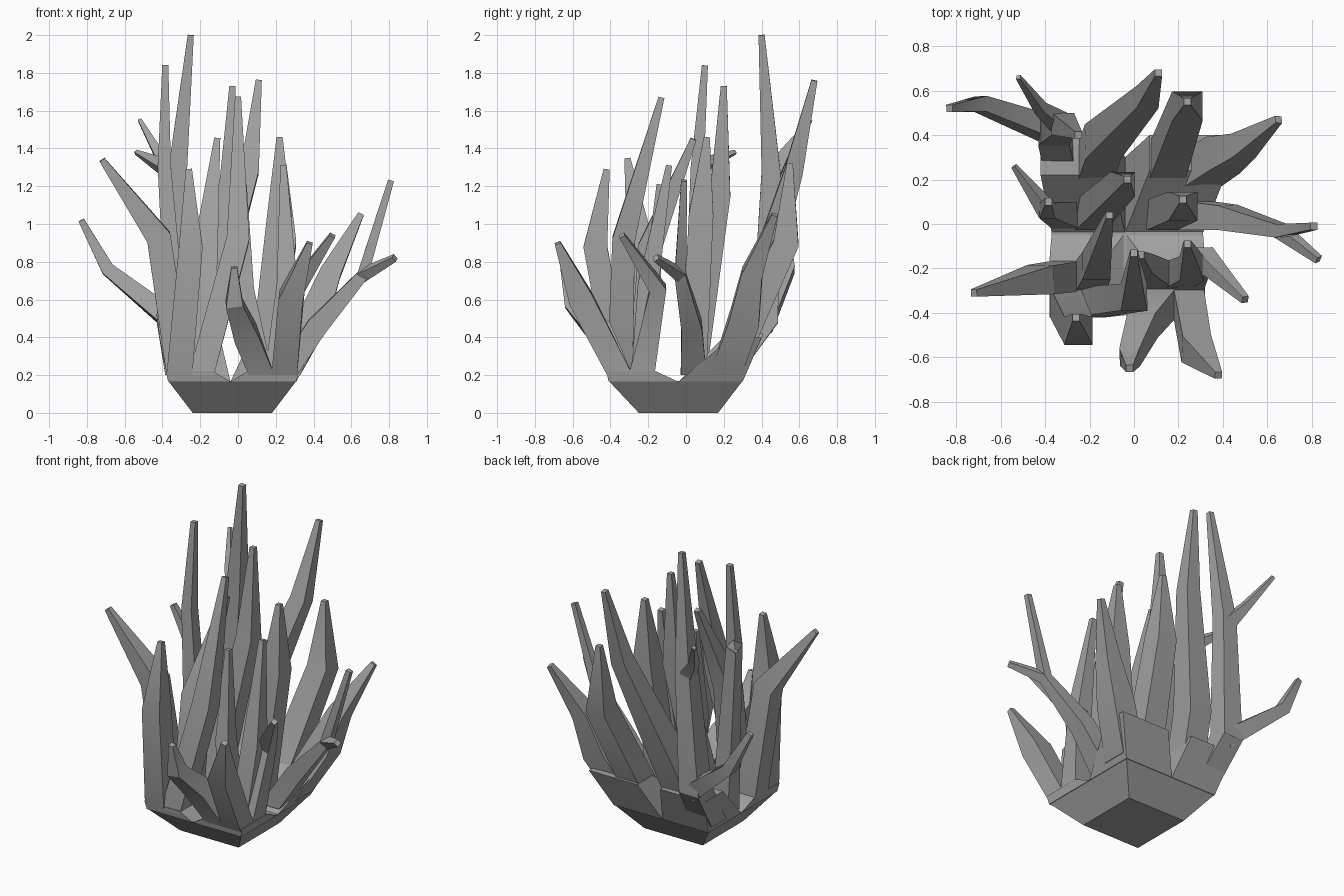
import bpy
import bmesh
from mathutils import Vector

cube = bpy.data.objects.get("Cube")
if cube:
    bpy.data.objects.remove(cube, do_unlink=True)

# Single stone grey colour
grey = bpy.data.materials.new("stone_grey")
grey.use_nodes = True
colour = (0.36, 0.36, 0.36, 1)
grey.diffuse_color = colour
grey.node_tree.nodes["Principled BSDF"].inputs["Base Color"].default_value = colour

UP = Vector((0, 0, 1))
CORNERS = ((-1, -1), (1, -1), (1, 1), (-1, 1))


def loft(name, rings):
    """Skin a closed four-sided tube through rings of corner points."""
    bm = bmesh.new()
    loops = [[bm.verts.new(point) for point in ring] for ring in rings]
    for low, high in zip(loops, loops[1:]):
        for i in range(len(low)):
            j = (i + 1) % len(low)
            bm.faces.new((low[i], low[j], high[j], high[i]))
    bm.faces.new(list(reversed(loops[0])))
    bm.faces.new(loops[-1])
    bmesh.ops.recalc_face_normals(bm, faces=bm.faces)
    mesh = bpy.data.meshes.new(name)
    bm.to_mesh(mesh)
    bm.free()
    mesh.materials.append(grey)
    obj = bpy.data.objects.new(name, mesh)
    bpy.context.collection.objects.link(obj)
    bpy.ops.object.select_all(action="DESELECT")
    obj.select_set(True)
    bpy.context.view_layer.objects.active = obj
    bpy.ops.object.shade_smooth_by_angle(angle=0.5)


def square(centre, half, direction):
    """Square ring around a centre, tilted to face along a direction."""
    turn = UP.rotation_difference(direction)
    return [centre + turn @ Vector((x * half, y * half, 0)) for x, y in CORNERS]


def spike(name, start, middle, tip, end=0.016):
    """Tapered spike: start and middle are (x, y, z, half width)."""
    sections = [start, *middle, (*tip, end)]
    points = [Vector(section[:3]) for section in sections]
    rings = []
    for i, section in enumerate(sections):
        before = points[i] - points[max(i - 1, 0)]
        after = points[min(i + 1, len(points) - 1)] - points[i]
        direction = before.normalized() + after.normalized()
        # Roots sit flat on the base
        if i == 0 and start[2] < 0.3:
            direction = UP
        rings.append(square(points[i], section[3], direction.normalized()))
    loft(name, rings)


def root(column, row, half=0.068):
    """Root section in one cell of the four by four grid on the base."""
    x = (-0.31, -0.195, 0.125, 0.245)[column]
    y = (-0.35, -0.235, 0.04, 0.21)[row]
    return (x, y, 0.2, half)


# Flared base
def slab(left, right, front, back, z):
    return [Vector(p) for p in ((left, front, z), (right, front, z),
                                (right, back, z), (left, back, z))]


loft("base", [slab(-0.24, 0.18, -0.25, 0.17, 0),
              slab(-0.37, 0.31, -0.41, 0.3, 0.17)])

# Four raised pads with a valley between them, taller at the back
loft("front_right_pad", [slab(-0.37, -0.04, -0.41, -0.04, 0.165),
                         slab(-0.38, -0.13, -0.42, -0.16, 0.22)])
loft("front_left_pad", [slab(-0.04, 0.31, -0.41, -0.04, 0.165),
                        slab(0.05, 0.32, -0.42, -0.16, 0.22)])
loft("back_right_pad", [slab(-0.37, -0.04, -0.04, 0.3, 0.165),
                        slab(-0.42, -0.1, 0.22, 0.41, 0.42)])
loft("back_left_pad", [slab(-0.04, 0.31, -0.04, 0.3, 0.165),
                       slab(0.07, 0.42, 0.24, 0.4, 0.4)])

# Front cluster on the right-hand side of the model
spike("front_right_outer_spike", root(0, 0),
      [(-0.25, -0.48, 0.88, 0.063)], (-0.26, -0.42, 1.29))
spike("front_right_leaning_spike", root(0, 1),
      [(-0.42, -0.25, 0.93, 0.065)], (-0.72, -0.31, 1.34))
spike("front_right_inner_spike", root(1, 1),
      [(-0.17, -0.19, 0.88, 0.063)], (-0.11, 0.04, 1.45))
spike("front_right_tall_spike", root(1, 0),
      [(0, -0.33, 0.92, 0.06)], (0, -0.13, 1.67))

# Front cluster on the left-hand side of the model
spike("front_left_curled_spike", root(2, 0),
      [(0.04, -0.45, 0.42, 0.065), (-0.02, -0.6, 0.58, 0.045)], (-0.02, -0.65, 0.77))
spike("front_left_outer_spike", root(3, 0),
      [(0.28, -0.56, 0.61, 0.065)], (0.38, -0.68, 0.9))
spike("front_left_bent_spike", root(3, 1),
      [(0.31, -0.15, 0.66, 0.045)], (0.5, -0.34, 0.94))
spike("front_left_slim_spike", root(2, 1, 0.06),
      [(0.04, -0.18, 0.65, 0.045)], (0.03, -0.14, 1.21))
spike("front_left_upright_spike", (0.2, -0.23, 0.2, 0.06),
      [(0.26, -0.2, 0.68, 0.055)], (0.24, -0.09, 1.31))

# Back cluster on the left-hand side of the model
spike("back_left_outer_spike", root(2, 3, 0.085),
      [(0.24, 0.53, 0.9, 0.068)], (0.24, 0.55, 1.32))
spike("back_left_inner_spike", root(2, 2),
      [(0.22, 0.08, 1.05, 0.065)], (0.22, 0.11, 1.46))
spike("back_left_leaning_spike", root(3, 3, 0.085),
      [(0.4, 0.31, 0.5, 0.08), (0.49, 0.35, 0.74, 0.055)], (0.65, 0.47, 1.05))
fork = (0.66, -0.03, 0.73, 0.03)
spike("side_forked_spike", root(3, 2),
      [(0.42, 0.03, 0.46, 0.055), fork], (0.81, -0.01, 1.23))
spike("side_forked_twig", fork, [], (0.83, -0.16, 0.82))

# Back cluster on the right-hand side of the model
knee = (-0.36, 0.42, 0.5, 0.07)
joint = (-0.32, 0.45, 1.28, 0.05)
spike("back_right_tallest_spike", root(0, 3, 0.075), [knee, joint], (-0.25, 0.4, 2))
spike("back_right_tallest_twig", (-0.34, 0.46, 1.26, 0.04),
      [(-0.42, 0.52, 1.37, 0.025)], (-0.52, 0.66, 1.55), 0.01)
spike("back_right_low_branch", (-0.34, 0.41, 0.48, 0.055),
      [(-0.69, 0.54, 0.76, 0.035)], (-0.83, 0.52, 1.02))
spike("back_right_leaning_spike", root(1, 3, 0.08),
      [(-0.14, 0.37, 0.62, 0.08), (0.06, 0.57, 1.28, 0.05)], (0.11, 0.68, 1.76))
fork = (-0.39, 0.06, 1.3, 0.035)
spike("back_right_side_spike", root(0, 2, 0.06), [fork], (-0.385, 0.1, 1.84))
spike("back_right_side_twig", fork, [], (-0.54, 0.26, 1.38), 0.01)
spike("back_right_inner_spike", root(1, 2),
      [(-0.05, 0.18, 1.15, 0.055)], (-0.03, 0.2, 1.73))
